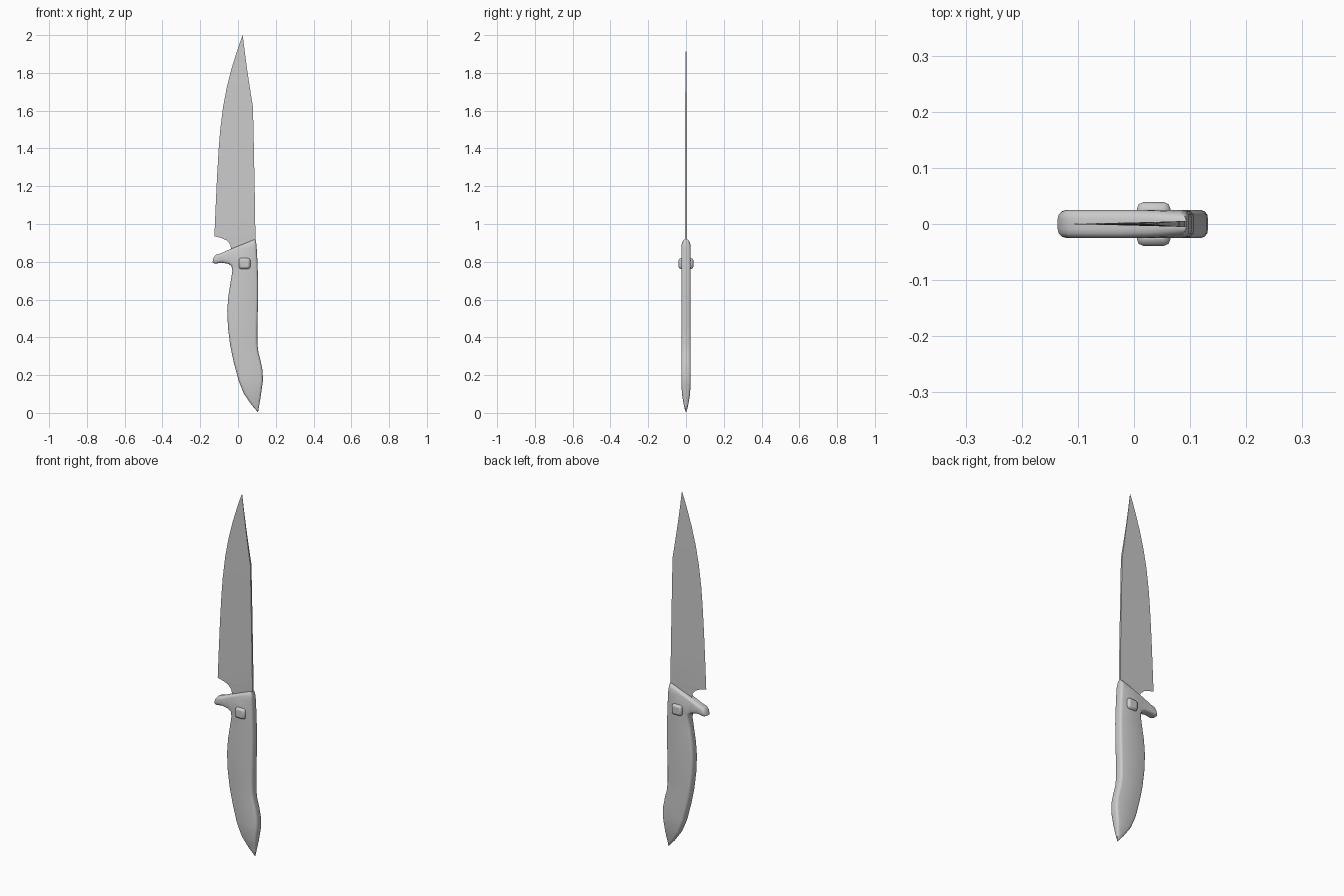
import bpy, bmesh
from mathutils import Vector

if "Cube" in bpy.data.objects:
    bpy.data.objects.remove(bpy.data.objects["Cube"])


def finish(bm, name, angle=0.6):
    bmesh.ops.recalc_face_normals(bm, faces=bm.faces[:])
    mesh = bpy.data.meshes.new(name)
    bm.to_mesh(mesh)
    bm.free()
    ob = bpy.data.objects.new(name, mesh)
    bpy.context.collection.objects.link(ob)
    bpy.ops.object.select_all(action='DESELECT')
    ob.select_set(True)
    bpy.context.view_layer.objects.active = ob
    bpy.ops.object.shade_smooth_by_angle(angle=angle)
    return ob


def interp(table, t):
    for (a, va), (b, vb) in zip(table, table[1:]):
        if t <= b:
            return va + (vb - va) * max(0, (t - a) / (b - a))
    return table[-1][1]


def inset(points, d):
    # Shift a counter-clockwise outline inwards with clamped mitres
    out = []
    for i, p in enumerate(points):
        a = (p - points[i - 1]).normalized()
        b = (points[(i + 1) % len(points)] - p).normalized()
        n = Vector((-a.y, a.x)) + Vector((-b.y, b.x))
        out.append(p + n / max(0.5, n.length_squared) * 2 * d)
    return out


# Blade: wedge from cutting edge to spine, rows of (z, edge x, spine x)
rows = [(0.84, -0.03, 0.09), (0.87, -0.037, 0.092), (0.892, -0.041, 0.092),
        (0.913, -0.06, 0.092), (0.925, -0.085, 0.092), (0.935, -0.125, 0.092),
        (1.1, -0.118, 0.09), (1.25, -0.111, 0.087), (1.4, -0.102, 0.084),
        (1.5, -0.094, 0.082), (1.62, -0.079, 0.079), (1.72, -0.06, 0.063),
        (1.82, -0.035, 0.048), (1.91, -0.007, 0.036), (1.96, 0.01, 0.03)]
bm = bmesh.new()
loops = []
for z, edge, spine in rows:
    t = 0.005 * min(1, (2.02 - z) / 0.4)
    loops.append([bm.verts.new(c) for c in
                  ((edge, 0, z), (spine, -t, z), (spine, t, z))])
for lo, hi in zip(loops, loops[1:]):
    for i in range(3):
        j = (i + 1) % 3
        bm.faces.new((lo[i], lo[j], hi[j], hi[i]))
tip = bm.verts.new((0.025, 0, 2.0))
for i in range(3):
    bm.faces.new((loops[-1][i], loops[-1][(i + 1) % 3], tip))
bm.faces.new(loops[0])
finish(bm, "blade", 0.5)

# Handle with finger guard: rounded slab, tapered at both ends
outline = [Vector(p) for p in (
    (0.106, 0.003), (0.12, 0.085), (0.132, 0.17), (0.13, 0.225), (0.12, 0.275),
    (0.108, 0.32), (0.102, 0.37), (0.102, 0.45), (0.106, 0.58), (0.107, 0.68),
    (0.103, 0.8), (0.098, 0.89), (0.093, 0.918), (0.082, 0.916),
    (0.02, 0.891), (-0.05, 0.863), (-0.09, 0.845), (-0.118, 0.837),
    (-0.13, 0.82), (-0.136, 0.796), (-0.122, 0.79), (-0.085, 0.795),
    (-0.05, 0.789), (-0.034, 0.777), (-0.03, 0.75), (-0.038, 0.7),
    (-0.051, 0.62), (-0.057, 0.54), (-0.053, 0.45), (-0.041, 0.355),
    (-0.022, 0.265), (0.002, 0.175), (0.032, 0.1), (0.07, 0.045))]
profile = [(-0.025, 0.013), (-0.0225, 0.006), (-0.017, 0.0015), (-0.009, 0)]
profile += [(-y, d) for y, d in reversed(profile)]
bm = bmesh.new()
rings = [[bm.verts.new((p.x, y, p.y)) for p in inset(outline, d)]
         for y, d in profile]
for r, s in zip(rings, rings[1:]):
    for i in range(len(r)):
        bm.faces.new((r[i - 1], r[i], s[i], s[i - 1]))
bm.faces.new(rings[0])
bm.faces.new(rings[-1])
for z in (0.04, 0.09, 0.15, 0.87, 0.895):
    bmesh.ops.bisect_plane(bm, geom=bm.verts[:] + bm.edges[:] + bm.faces[:],
                           plane_co=(0, 0, z), plane_no=(0, 0, 1))
taper = [(0, 0.08), (0.04, 0.45), (0.09, 0.8), (0.15, 1),
         (0.87, 1), (0.895, 0.9), (0.92, 0.6)]
for v in bm.verts:
    v.co.y *= interp(taper, v.co.z)
bmesh.ops.triangulate(bm, faces=[f for f in bm.faces if len(f.verts) > 4])
finish(bm, "handle", 0.7)

# Rivet: rounded square pin showing on both sides
bm = bmesh.new()
bmesh.ops.create_cube(bm, size=1)
for v in bm.verts:
    v.co = (0.035 + v.co.x * 0.06, v.co.y * 0.078, 0.791 + v.co.z * 0.058)
rivet = finish(bm, "rivet", 0.6)
bev = rivet.modifiers.new("bevel", 'BEVEL')
bev.width = 0.012
bev.segments = 2
